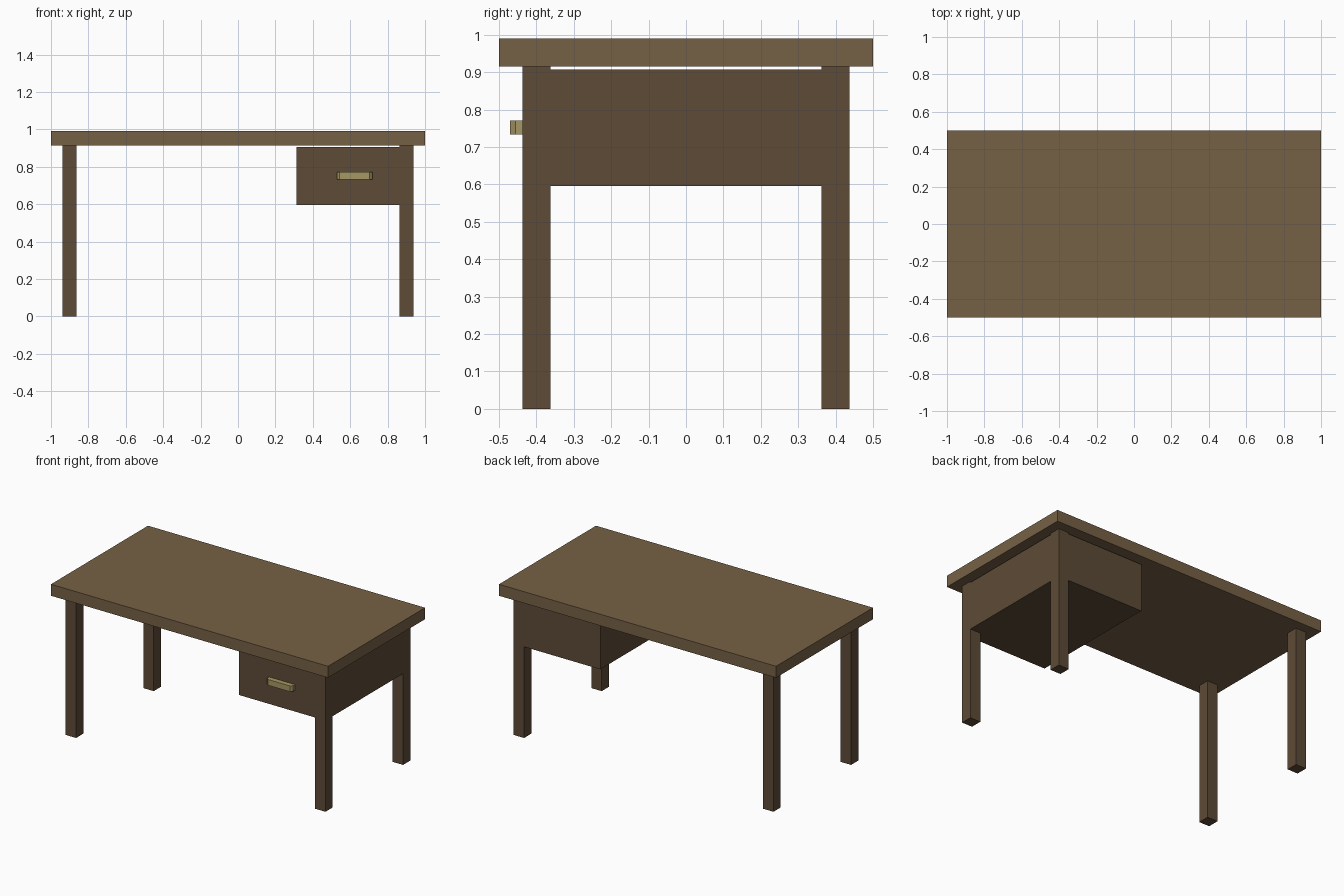
import bpy, bmesh

if "Cube" in bpy.data.objects:
    bpy.data.objects.remove(bpy.data.objects["Cube"])


def material(name, rgb):
    m = bpy.data.materials.new(name)
    m.diffuse_color = (*rgb, 1)
    m.use_nodes = True
    m.node_tree.nodes["Principled BSDF"].inputs["Base Color"].default_value = m.diffuse_color
    return m


def box(name, lo, hi, mat):
    """Box between two opposite corners, origin at its centre."""
    bm = bmesh.new()
    bmesh.ops.create_cube(bm, size=1)
    bmesh.ops.scale(bm, vec=[b - a for a, b in zip(lo, hi)], verts=bm.verts)
    mesh = bpy.data.meshes.new(name)
    bm.to_mesh(mesh)
    bm.free()
    mesh.materials.append(mat)
    ob = bpy.data.objects.new(name, mesh)
    ob.location = [(a + b) / 2 for a, b in zip(lo, hi)]
    bpy.context.collection.objects.link(ob)
    return ob


top_wood = material("top_wood", (0.18, 0.12, 0.06))
dark_wood = material("dark_wood", (0.11, 0.07, 0.038))
brass = material("brass", (0.38, 0.31, 0.13))

# Tabletop
box("tabletop", (-1, -0.5, 0.915), (1, 0.5, 0.99), top_wood)

# Four square legs
for side, x in (("left", -0.9), ("right", 0.9)):
    for end, y in (("front", -0.4), ("back", 0.4)):
        box(f"{end}_{side}_leg", (x - 0.0375, y - 0.0375, 0),
            (x + 0.0375, y + 0.0375, 0.915), dark_wood)

# Drawer box, flush with the right legs and just below the top
box("drawer_box", (0.312, -0.4375, 0.595), (0.9375, 0.4375, 0.907), dark_wood)

# Drawer handle with its two front upright edges chamfered
handle = box("drawer_handle", (0.53, -0.47, 0.733), (0.718, -0.4375, 0.771), brass)
bm = bmesh.new()
bm.from_mesh(handle.data)
edges = [e for e in bm.edges
         if all(v.co.y < 0 for v in e.verts)
         and abs(e.verts[0].co.x - e.verts[1].co.x) < 1e-5]
bmesh.ops.bevel(bm, geom=edges, offset=0.014, segments=1, affect='EDGES')
bm.to_mesh(handle.data)
bm.free()
